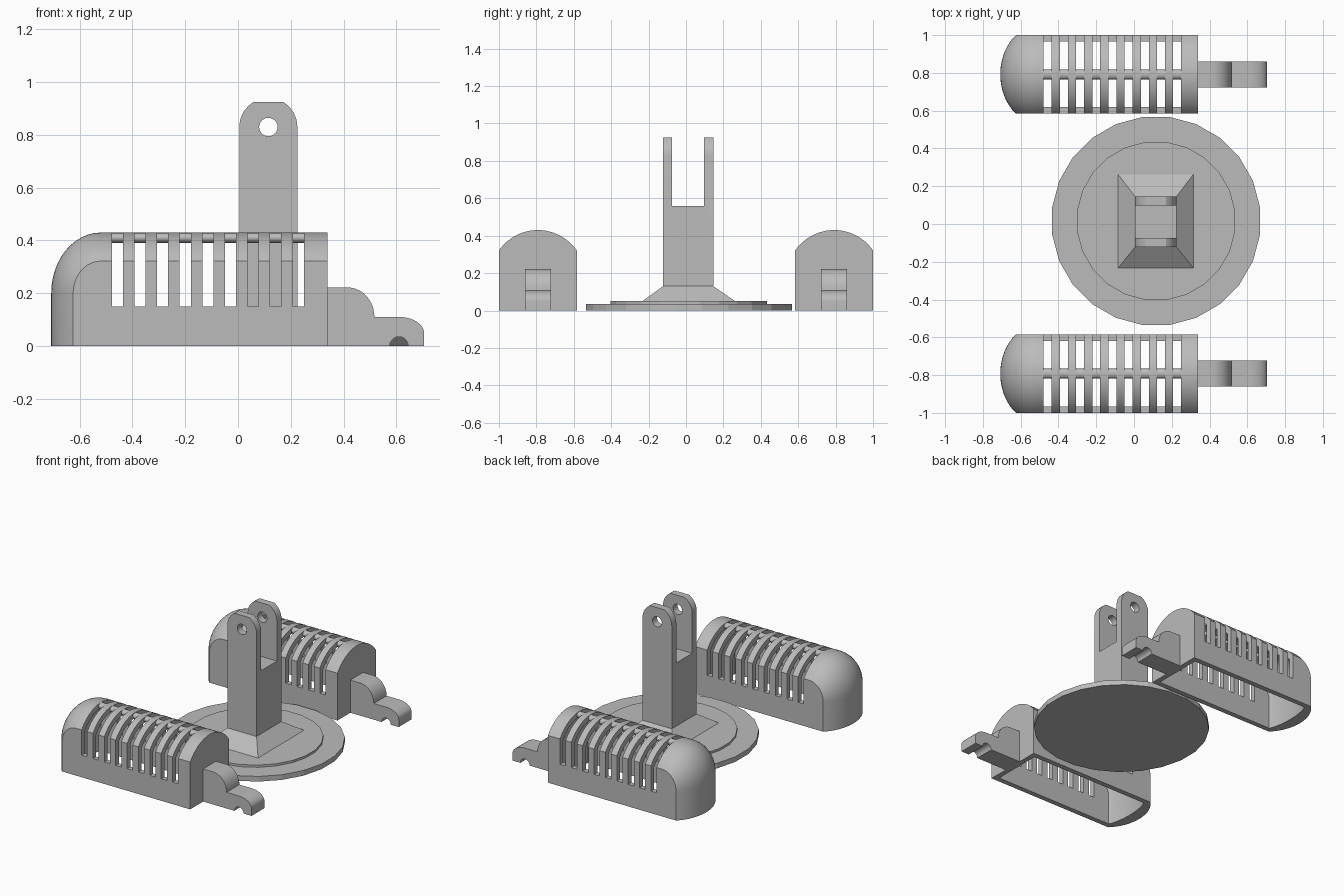
import bpy, bmesh, math
from mathutils import Matrix, Vector

cube = bpy.data.objects.get("Cube")
if cube:
    bpy.data.objects.remove(cube, do_unlink=True)

grey = bpy.data.materials.new("light grey plastic")
grey.use_nodes = True
grey.diffuse_color = (0.5, 0.5, 0.5, 1)
grey.node_tree.nodes["Principled BSDF"].inputs["Base Color"].default_value = grey.diffuse_color


def finish(name, bm, smooth=False):
    bmesh.ops.recalc_face_normals(bm, faces=bm.faces)
    mesh = bpy.data.meshes.new(name)
    bm.to_mesh(mesh)
    bm.free()
    mesh.materials.append(grey)
    ob = bpy.data.objects.new(name, mesh)
    bpy.context.collection.objects.link(ob)
    if smooth:
        smooth_object(ob)
    return ob


def activate(ob):
    bpy.ops.object.select_all(action='DESELECT')
    ob.select_set(True)
    bpy.context.view_layer.objects.active = ob


def smooth_object(ob):
    activate(ob)
    bpy.ops.object.shade_smooth_by_angle(angle=math.radians(30))


def cut(ob, cutter):
    activate(ob)
    mod = ob.modifiers.new("cut", 'BOOLEAN')
    mod.operation = 'DIFFERENCE'
    mod.solver = 'EXACT'
    mod.object = cutter
    bpy.ops.object.modifier_apply(modifier=mod.name)
    bpy.data.objects.remove(cutter, do_unlink=True)


def add_box(bm, x0, x1, y0, y1, z0, z1):
    mat = Matrix.Translation(((x0 + x1) / 2, (y0 + y1) / 2, (z0 + z1) / 2))
    bmesh.ops.create_cube(bm, size=1, matrix=mat @ Matrix.Diagonal((x1 - x0, y1 - y0, z1 - z0, 1)))


def add_cylinder(bm, centre, r, depth, axis, sides, turn=0.0):
    rot = Vector((0, 0, 1)).rotation_difference(Vector(axis)).to_matrix().to_4x4()
    bmesh.ops.create_cone(bm, cap_ends=True, segments=sides, radius1=r, radius2=r, depth=depth,
                          matrix=Matrix.Translation(centre) @ rot @ Matrix.Rotation(turn, 4, 'Z'))


def extrude_profile(bm, points, y0, y1):
    face = bm.faces.new([bm.verts.new((x, y0, z)) for x, z in points])
    out = bmesh.ops.extrude_face_region(bm, geom=[face])
    bmesh.ops.translate(bm, vec=(0, y1 - y0, 0),
                        verts=[v for v in out["geom"] if isinstance(v, bmesh.types.BMVert)])


def arc(cx, cz, rx, rz, a0, a1, n=10):
    angles = [math.radians(a0 + (a1 - a0) * i / n) for i in range(n + 1)]
    return [(cx + rx * math.cos(a), cz + rz * math.sin(a)) for a in angles]


def hood(name, end_x, half, edge_x, crown_x, edge_z, crown_z, bottom):
    """Solid with a bulged top sweeping down into a bulged nose."""
    knee = 0.2
    edge = [(edge_x, bottom)] + arc(-0.52, knee, -0.52 - edge_x, edge_z - knee, 180, 90, 12) + [(end_x, edge_z)]
    crown = [(crown_x, bottom)] + arc(-0.52, knee, -0.52 - crown_x, crown_z - knee, 180, 90, 12) + [(end_x, crown_z)]
    rise, n = 0.105, 20
    radius = (half ** 2 + rise ** 2) / (2 * rise)
    bm = bmesh.new()
    rows = []
    for (ex, ez), (cx, cz) in zip(edge, crown):
        row = []
        for j in range(n + 1):
            y = half * (2 * j / n - 1)
            b = (math.sqrt(radius ** 2 - y * y) - radius + rise) / rise
            row.append(bm.verts.new((ex + (cx - ex) * b, y, ez + (cz - ez) * b)))
        rows.append(row)
    for a, b in zip(rows, rows[1:]):
        for j in range(n):
            bm.faces.new((a[j], a[j + 1], b[j + 1], b[j]))
    # sides, end wall and underside
    left, right = (bm.verts.new((end_x, s * half, bottom)) for s in (-1, 1))
    bm.faces.new([r[0] for r in rows] + [left])
    bm.faces.new([r[-1] for r in rows] + [right])
    bm.faces.new(rows[-1] + [right, left])
    bm.faces.new(rows[0] + [right, left])
    return finish(name, bm)


# Vented hood: hollow inside, nine slots across
shell = hood("vented_hood_front", 0.34, 0.208, -0.625, -0.708, 0.322, 0.43, 0)
cut(shell, hood("cavity", 0.305, 0.173, -0.60, -0.63, 0.30, 0.393, -0.05))
bm = bmesh.new()
for i in range(9):
    x = -0.457 + 0.0857 * i
    add_box(bm, x - 0.021, x + 0.021, -0.3, 0.3, 0.15, 0.5)
cut(shell, finish("slots", bm))
smooth_object(shell)

# Rod along the crown bridging the slots
bm = bmesh.new()
add_cylinder(bm, (-0.11, 0, 0), 0.026, 0.79, (1, 0, 0), 16)
bmesh.ops.scale(bm, vec=(1, 1, 0.75), verts=bm.verts)
bmesh.ops.translate(bm, vec=(0, 0, 0.41), verts=bm.verts)
spine = finish("crown_rod_front", bm, True)

# Stepped arm with a half-round notch underneath
bm = bmesh.new()
profile = ([(0.335, 0), (0.335, 0.222)] + arc(0.415, 0.11, 0.102, 0.112, 90, 0)
           + arc(0.61, 0.05, 0.095, 0.06, 90, 0) + [(0.705, 0)] + arc(0.61, 0, 0.035, 0.035, 0, 180))
extrude_profile(bm, profile, -0.069, 0.069)
arm = finish("stepped_arm_front", bm, True)

# Matching set at the back
for ob in (shell, spine, arm):
    ob.location.y = -0.792
    twin = ob.copy()
    twin.name = ob.name.replace("front", "back")
    twin.location.y = 0.792
    bpy.context.collection.objects.link(twin)

# Round base plates
CX, CY = 0.117, 0.016
for name, r, z0, z1 in (("base_disc", 0.555, 0, 0.035), ("upper_disc", 0.422, 0.03, 0.05)):
    bm = bmesh.new()
    add_cylinder(bm, (CX, CY, (z0 + z1) / 2), r, z1 - z0, (0, 0, 1), 24, math.pi / 24)
    finish(name, bm)

# Flared foot of the post
bm = bmesh.new()
add_box(bm, -0.09, 0.32, -0.24, 0.27, 0.045, 0.13)
for v in bm.verts:
    if v.co.z > 0.1:
        v.co.x = 0.005 if v.co.x < CX else 0.225
        v.co.y = -0.122 if v.co.y < CY else 0.146
finish("post_foot", bm)

# Forked post with rounded, pierced prongs
bm = bmesh.new()
flat = math.degrees(math.acos(0.5))
top = arc(0.115, 0.83, 0.11, 0.11, 0, flat, 8) + arc(0.115, 0.83, 0.11, 0.11, 180 - flat, 180, 8)
extrude_profile(bm, [(0.005, 0.125), (0.225, 0.125)] + top, -0.122, 0.146)
post = finish("forked_post", bm)
bm = bmesh.new()
add_box(bm, -0.1, 0.4, -0.074, 0.097, 0.56, 1.1)
cut(post, finish("fork_gap", bm))
bm = bmesh.new()
add_cylinder(bm, (0.115, 0, 0.83), 0.035, 0.6, (0, 1, 0), 24)
cut(post, finish("pin_hole", bm))
smooth_object(post)
